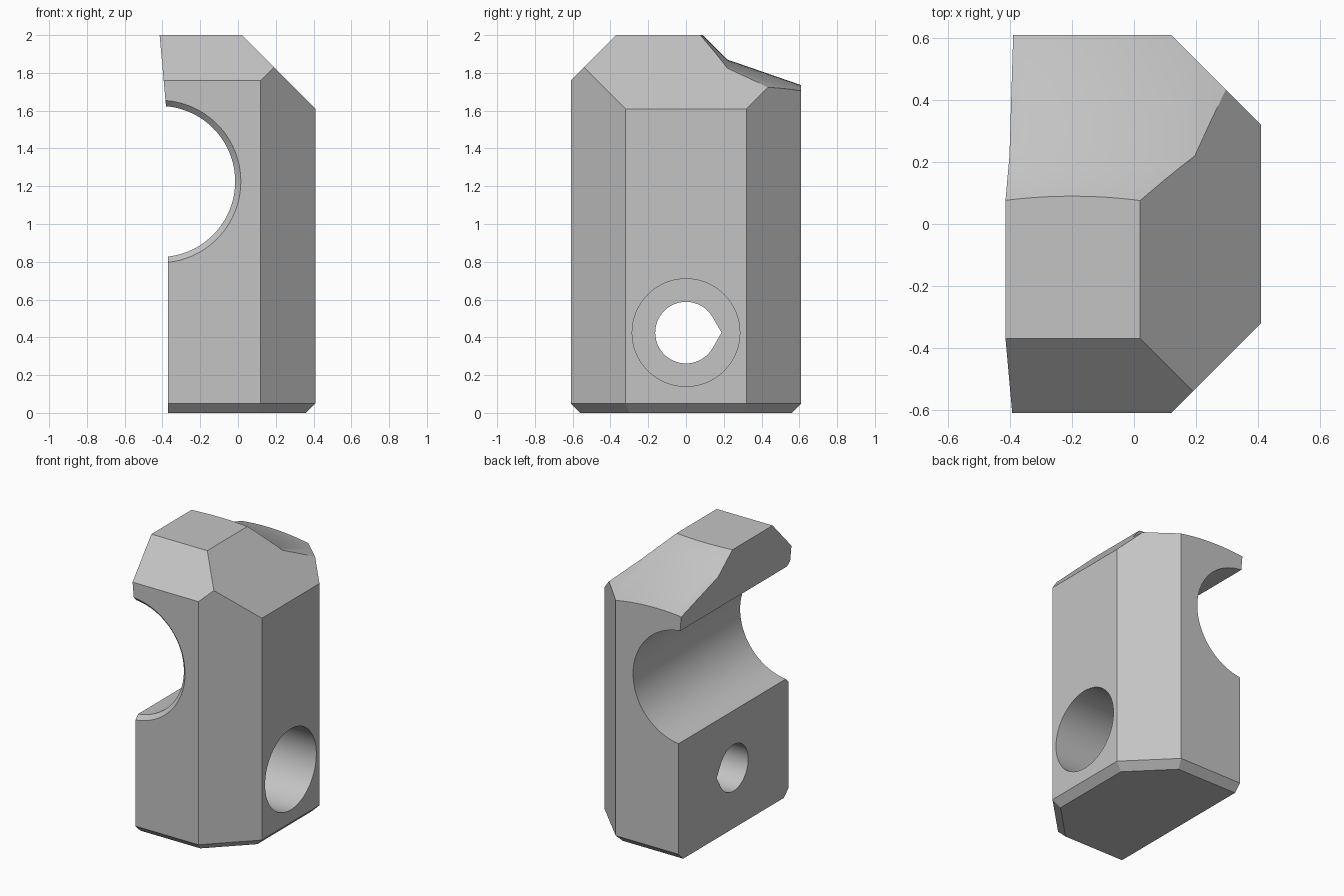
import bpy, bmesh
from math import cos, sin, pi, radians
from mathutils import Vector

if "Cube" in bpy.data.objects:
    bpy.data.objects.remove(bpy.data.objects["Cube"], do_unlink=True)

grey = bpy.data.materials.new("plain grey")
grey.use_nodes = True
colour = (0.55, 0.55, 0.55, 1)
grey.diffuse_color = colour
grey.node_tree.nodes["Principled BSDF"].inputs["Base Color"].default_value = colour


def make_object(name, bm):
    bmesh.ops.recalc_face_normals(bm, faces=bm.faces)
    mesh = bpy.data.meshes.new(name)
    bm.to_mesh(mesh)
    bm.free()
    mesh.materials.append(grey)
    obj = bpy.data.objects.new(name, mesh)
    bpy.context.collection.objects.link(obj)
    return obj


def loft(rings):
    """Closed solid through matching rings of points."""
    bm = bmesh.new()
    loops = [[bm.verts.new(p) for p in ring] for ring in rings]
    n = len(loops[0])
    for a, b in zip(loops, loops[1:]):
        for i in range(n):
            j = (i + 1) % n
            bm.faces.new((a[i], a[j], b[j], b[i]))
    bm.faces.new(loops[0])
    bm.faces.new(loops[-1])
    bmesh.ops.recalc_face_normals(bm, faces=bm.faces)
    return bm


def slice_off(bm, point, normal):
    """Remove everything beyond a plane and close the cut."""
    geom = bm.verts[:] + bm.edges[:] + bm.faces[:]
    bmesh.ops.bisect_plane(bm, geom=geom, plane_co=Vector(point),
                           plane_no=Vector(normal).normalized(), clear_outer=True)
    rim = [e for e in bm.edges if e.is_boundary]
    bmesh.ops.holes_fill(bm, edges=rim, sides=0)


def circle(r, n=64):
    return [(r * cos(2 * pi * i / n), r * sin(2 * pi * i / n)) for i in range(n)]


# Body: side profile extruded front to back, then chamfered
HALF, RIGHT, CORNER, BEVEL = 0.61, 0.41, 0.12, 0.05
profile = [(-0.37, 0), (RIGHT, 0), (RIGHT, 1.61), (0.02, 2), (-0.415, 2), (-0.37, 1.5)]
bm = loft([[(x, y, z) for x, z in profile] for y in (-HALF, HALF)])
diag = 0.5 ** 0.5
for side in (-1, 1):
    slice_off(bm, (CORNER, side * HALF, 0), (1, side, 0))
for side in (-1, 1):
    slice_off(bm, (0, side * HALF, BEVEL), (0, side, -1))
    slice_off(bm, (CORNER, side * HALF, BEVEL), (diag, side * diag, -1))
slice_off(bm, (RIGHT, 0, BEVEL), (1, 0, -1))
slice_off(bm, (0, -HALF, 1.76), (0, -1, 1))
body = make_object("clamp_body", bm)

# Hook opening with a countersunk front rim
stations = [(-0.7, 0.52), (-0.58, 0.4), (0.7, 0.4)]
hook = loft([[(-0.415 + a, y, 1.225 + b) for a, b in circle(r, 96)] for y, r in stations])

# Bolt counterbore and teardrop through hole
BOLT_Z = 0.425
bore = loft([[(x, a, BOLT_Z + b) for a, b in circle(0.285)] for x in (-0.08, 0.6)])
R = 0.163
arc = [radians(30 + 300 * i / 50) for i in range(51)]
drop = [(R * cos(t), R * sin(t)) for t in arc] + [(R / cos(radians(30)), 0)]
bolt = loft([[(x, a, BOLT_Z + b) for a, b in drop] for x in (-0.6, 0.2)])

# Crowned relief on the top rear
relief = [(-0.13, 2.22), (0.22, 1.87), (0.7, 1.704)]
rings = []
for i in range(25):
    x = -0.6 + 1.2 * i / 24
    sag = (x + 0.2) ** 2 / 3.4
    rings.append([(x, y, z - sag) for y, z in relief] + [(x, 0.7, 2.5), (x, -0.13, 2.5)])
top = loft(rings)

# Cut the body
bpy.context.view_layer.objects.active = body
for name, cutter_bm in (("hook_cutter", hook), ("bore_cutter", bore),
                        ("bolt_cutter", bolt), ("relief_cutter", top)):
    cutter = make_object(name, cutter_bm)
    cutter.hide_render = True
    mod = body.modifiers.new(name, 'BOOLEAN')
    mod.operation = 'DIFFERENCE'
    mod.solver = 'EXACT'
    mod.object = cutter
    bpy.ops.object.modifier_apply(modifier=mod.name)
    bpy.data.objects.remove(cutter, do_unlink=True)

# Smooth the round surfaces, keep the edges crisp
bpy.ops.object.select_all(action='DESELECT')
body.select_set(True)
bpy.ops.object.shade_smooth_by_angle(angle=radians(28))
